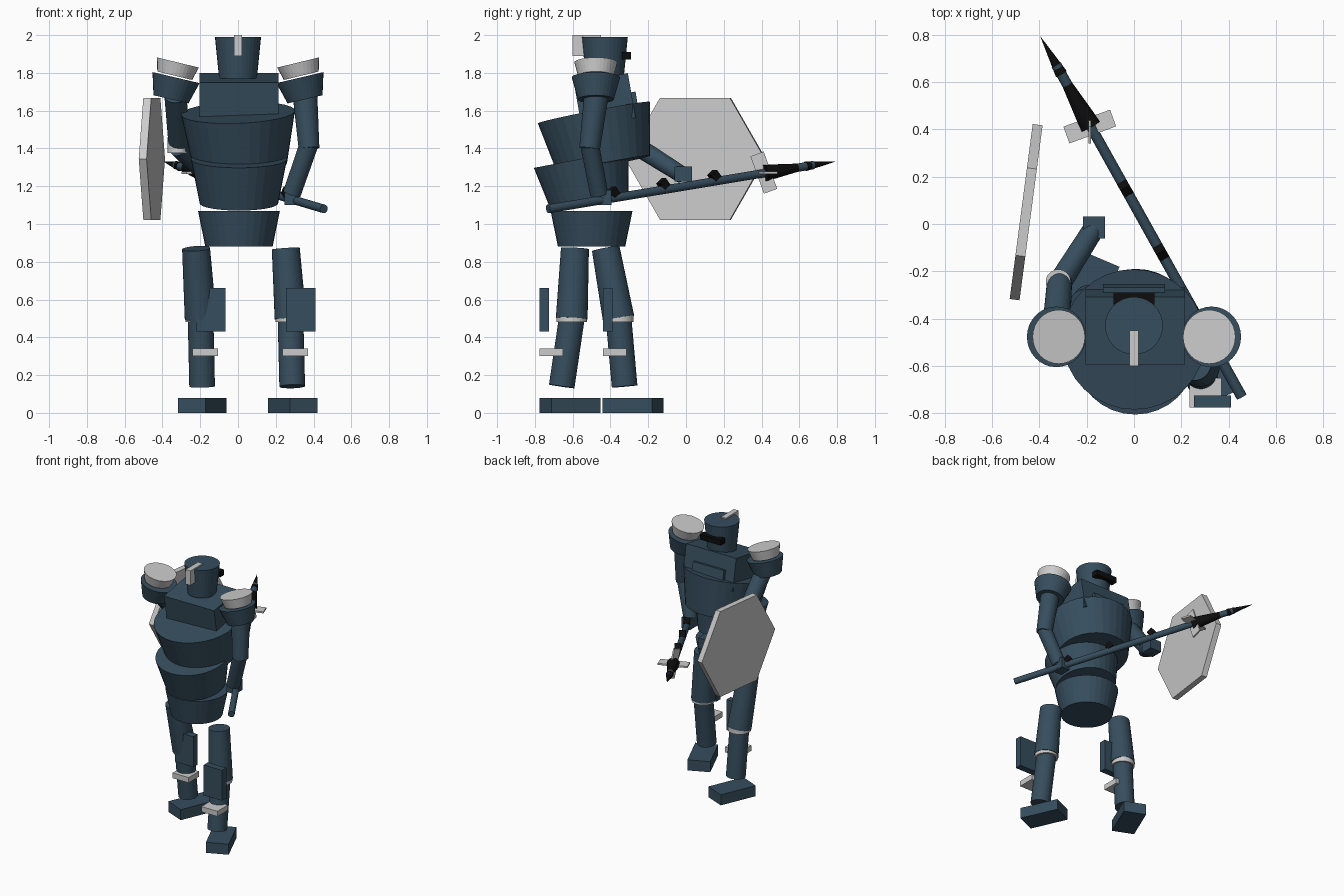
import bpy
from math import radians
from mathutils import Vector


def material(name, colour):
    m = bpy.data.materials.new(name)
    m.diffuse_color = (*colour, 1)
    return m


BLUE = material("blue_steel", (0.037, 0.075, 0.11))
BLACK = material("black_iron", (0.004, 0.004, 0.004))


def finish(o, name, mat):
    o.name = name
    if mat:
        o.data.materials.append(mat)
    return o


def frustum(name, p0, p1, r0, r1, mat=BLUE, n=32):
    p0, p1 = Vector(p0), Vector(p1)
    d = p1 - p0
    bpy.ops.mesh.primitive_cone_add(vertices=n, radius1=r0, radius2=r1, depth=d.length,
                                    location=(p0 + p1) / 2,
                                    rotation=d.to_track_quat('Z', 'Y').to_euler())
    return finish(bpy.context.object, name, mat)


def box(name, loc, size, mat=BLUE, rot=(0, 0, 0)):
    bpy.ops.mesh.primitive_cube_add(size=1, location=loc,
                                    rotation=[radians(a) for a in rot])
    o = bpy.context.object
    o.scale = size
    return finish(o, name, mat)


# Head, crest and visor
frustum("helmet", (0, -0.43, 1.77), (0, -0.43, 1.99), 0.10, 0.122)
box("helmet_crest", (0, -0.525, 1.945), (0.04, 0.15, 0.11), None)
box("visor", (0, -0.315, 1.89), (0.175, 0.05, 0.04), BLACK)

# Torso, leaning
box("upper_chest", (0.005, -0.43, 1.655), (0.42, 0.29, 0.24), rot=(10, 0, 0))
box("chest_plate", (0, -0.265, 1.6), (0.26, 0.03, 0.2), rot=(10, 0, 0))
frustum("chest", (0.01, -0.435, 1.315), (0, -0.488, 1.59), 0.25, 0.302)
frustum("abdomen", (0.005, -0.51, 1.11), (0.005, -0.555, 1.345), 0.208, 0.255)
frustum("hips", (0.005, -0.5, 0.88), (0.005, -0.5, 1.07), 0.178, 0.217)

# Shoulder armour
for side, s in (("left", -1), ("right", 1)):
    frustum(side + "_pauldron", (s * 0.355, -0.477, 1.66), (s * 0.328, -0.477, 1.775), 0.095, 0.128)
    frustum(side + "_pauldron_cap", (s * 0.335, -0.477, 1.785), (s * 0.318, -0.477, 1.855), 0.095, 0.114, None)

# Right arm holding the spear
frustum("right_upper_arm", (0.355, -0.475, 1.68), (0.376, -0.51, 1.40), 0.065, 0.055)
frustum("right_forearm", (0.375, -0.51, 1.42), (0.285, -0.46, 1.16), 0.05, 0.048)
box("right_hand", (0.28, -0.44, 1.14), (0.07, 0.09, 0.08))

# Left arm reaching to the shield
frustum("left_upper_arm", (-0.33, -0.46, 1.68), (-0.315, -0.245, 1.42), 0.06, 0.053)
frustum("left_elbow_cuff", (-0.32, -0.245, 1.375), (-0.32, -0.245, 1.46), 0.053, 0.053, None)
frustum("left_forearm", (-0.315, -0.25, 1.405), (-0.17, -0.02, 1.26), 0.05, 0.045)
box("left_hand", (-0.17, -0.015, 1.265), (0.093, 0.093, 0.08))

# Legs: hip, knee, ankle, plate and guard offsets, foot placement
legs = (
    ("left", (-0.222, -0.425, 0.87), (-0.198, -0.357, 0.5), (-0.19, -0.325, 0.14),
     (-0.143, -0.415), (-0.173, -0.378), (-0.19, -0.28), -23),
    ("right", (0.253, -0.588, 0.87), (0.278, -0.605, 0.5), (0.287, -0.658, 0.14),
     (0.332, -0.75), (0.303, -0.713), (0.29, -0.615), 24),
)
for side, hip, knee, ankle, plate, guard, foot, yaw in legs:
    frustum(side + "_thigh", knee, hip, 0.084, 0.074)
    frustum(side + "_knee_ring", (knee[0], knee[1], 0.48), (knee[0], knee[1], 0.52), 0.08, 0.08, None)
    frustum(side + "_shin", ankle, knee, 0.068, 0.068)
    box(side + "_calf_plate", (*plate, 0.545), (0.155, 0.05, 0.23))
    box(side + "_calf_guard", (*guard, 0.32), (0.135, 0.125, 0.04), None)
    box(side + "_foot", (*foot, 0.04), (0.16, 0.283, 0.08), rot=(0, 0, yaw))

# Spear
tail, tip = Vector((0.455, -0.73, 1.08)), Vector((-0.397, 0.795, 1.332))


def along(t):
    return tail.lerp(tip, t)


frustum("spear_shaft", along(0), along(0.92), 0.023, 0.022, n=16)
frustum("spear_socket", along(0.75), along(0.885), 0.045, 0.018, BLACK, 16)
frustum("spear_point", along(0.895), along(1), 0.026, 0.0, BLACK, 16)
for i, y in enumerate((-0.385, -0.12, 0.15)):
    p = along((y + 0.73) / 1.525) + Vector((0, 0, 0.03))
    box(f"spear_stud_{i + 1}", p, (0.045, 0.045, 0.045), BLACK, (40, 0, 30))
guard_at = (-0.187, 0.412, 1.272)
box("spear_crossguard", guard_at, (0.21, 0.075, 0.012), None, (0, 0, 20))
box("spear_crossguard_upright", guard_at, (0.012, 0.075, 0.21), None, (20, 0, 0))

# Hexagonal shield with one corner pointing near +y
bpy.ops.mesh.primitive_cylinder_add(vertices=6, radius=0.373, depth=0.042,
                                    location=(-0.456, 0.05, 1.345))
shield = finish(bpy.context.object, "shield", None)
shield.rotation_euler = (radians(7.5), radians(90), 0)
